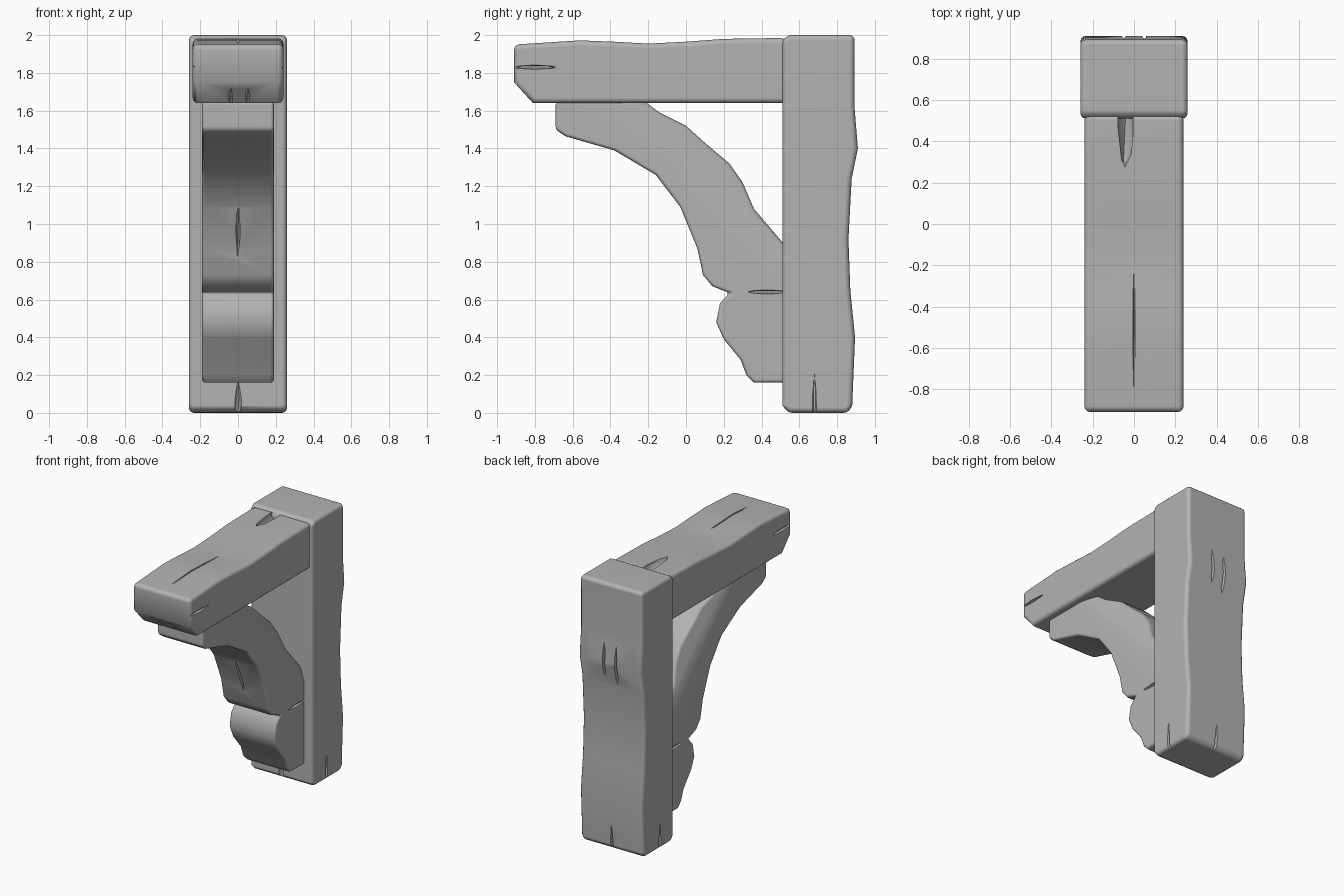
import bpy, bmesh, math
from mathutils import Vector

cube = bpy.data.objects.get("Cube")
if cube:
    bpy.data.objects.remove(cube, do_unlink=True)

grey = bpy.data.materials.new("plain grey")
grey.use_nodes = True
grey.diffuse_color = (0.45, 0.45, 0.45, 1)
grey.node_tree.nodes["Principled BSDF"].inputs["Base Color"].default_value = (0.45, 0.45, 0.45, 1)


def make_object(name, bm):
    bmesh.ops.recalc_face_normals(bm, faces=bm.faces)
    mesh = bpy.data.meshes.new(name)
    bm.to_mesh(mesh)
    bm.free()
    mesh.materials.append(grey)
    obj = bpy.data.objects.new(name, mesh)
    bpy.context.collection.objects.link(obj)
    return obj


def extrude_profile(profile, half_width):
    """Extrude a (y, z) outline symmetrically along x."""
    bm = bmesh.new()
    face = bm.faces.new([bm.verts.new((-half_width, y, z)) for y, z in profile])
    out = bmesh.ops.extrude_face_region(bm, geom=[face])
    verts = [g for g in out["geom"] if isinstance(g, bmesh.types.BMVert)]
    bmesh.ops.translate(bm, verts=verts, vec=(2 * half_width, 0, 0))
    return bm


def crack_cutter(centre, half_size):
    """Long diamond shaped splinter used to carve a crack."""
    bm = bmesh.new()
    bmesh.ops.create_icosphere(bm, subdivisions=1, radius=1)
    bmesh.ops.scale(bm, vec=half_size, verts=bm.verts)
    bmesh.ops.translate(bm, vec=centre, verts=bm.verts)
    obj = make_object("crack_cutter", bm)
    obj.hide_render = True
    return obj


def finish(obj, bevel, cracks):
    """Round the rims, carve the cracks and smooth the part."""
    mod = obj.modifiers.new("rounded rims", "BEVEL")
    mod.width, mod.segments = bevel, 3
    mod.limit_method, mod.angle_limit = "ANGLE", math.radians(50)
    cutters = [crack_cutter(*c) for c in cracks]
    for cutter in cutters:
        cut = obj.modifiers.new("crack", "BOOLEAN")
        cut.operation, cut.object, cut.solver = "DIFFERENCE", cutter, "EXACT"
    bpy.ops.object.select_all(action="DESELECT")
    obj.select_set(True)
    bpy.context.view_layer.objects.active = obj
    bpy.ops.object.convert(target="MESH")
    for cutter in cutters:
        bpy.data.objects.remove(cutter, do_unlink=True)
    bpy.ops.object.shade_smooth_by_angle(angle=math.radians(42))
    weighted = obj.modifiers.new("even shading", "WEIGHTED_NORMAL")
    weighted.keep_sharp = True


# Upright post with a worn, wavy back
post = make_object("post", extrude_profile([
    (0.51, 0.04), (0.54, 0), (0.86, 0), (0.88, 0.04), (0.895, 0.4), (0.87, 0.65),
    (0.86, 0.92), (0.877, 1.24), (0.91, 1.4), (0.892, 1.62), (0.893, 2),
    (0.55, 2), (0.51, 1.98)], 0.26))
finish(post, 0.028, [
    ((-0.05, 0.9, 1.38), (0.012, 0.05, 0.17)),
    ((0.05, 0.9, 1.42), (0.012, 0.05, 0.14)),
    ((0, 0.89, 0), (0.012, 0.05, 0.2)),
    ((0, 0.51, 0), (0.02, 0.04, 0.18)),
    ((0.26, 0.68, 0), (0.03, 0.012, 0.22)),
    ((-0.26, 0.68, 0), (0.03, 0.012, 0.22)),
])

# Horizontal beam with a chamfered nose
beam = make_object("beam", extrude_profile([
    (-0.91, 1.75), (-0.81, 1.64), (0.53, 1.64), (0.53, 1.985), (0.2, 1.98),
    (0, 1.965), (-0.2, 1.955), (-0.38, 1.965), (-0.56, 1.972), (-0.91, 1.95)], 0.24))
finish(beam, 0.028, [
    ((-0.04, 0.53, 1.99), (0.045, 0.3, 0.08)),
    ((0, -0.5, 1.97), (0.006, 0.48, 0.02)),
    ((0.24, -0.8, 1.83), (0.02, 0.13, 0.012)),
    ((-0.24, -0.8, 1.83), (0.02, 0.13, 0.012)),
    ((-0.04, -0.84, 1.66), (0.01, 0.06, 0.1)),
    ((0.05, -0.84, 1.66), (0.01, 0.06, 0.1)),
])

# Curved brace with a scroll at its foot
bm = extrude_profile([
    (-0.69, 1.65), (-0.22, 1.65), (-0.14, 1.59), (0, 1.52), (0.1, 1.43), (0.23, 1.32),
    (0.3, 1.22), (0.36, 1.08), (0.53, 0.88), (0.53, 0.16), (0.36, 0.16), (0.32, 0.2),
    (0.29, 0.28), (0.2, 0.39), (0.16, 0.48), (0.18, 0.58), (0.23, 0.635), (0.14, 0.67),
    (0.09, 0.73), (0.06, 0.87), (-0.03, 1.09), (-0.16, 1.26), (-0.38, 1.39),
    (-0.64, 1.465), (-0.69, 1.5)], 0.19)
# Slope the upper flanks of the brace inwards
for side in (-1, 1):
    cut = bmesh.ops.bisect_plane(
        bm, geom=bm.verts[:] + bm.edges[:] + bm.faces[:], clear_outer=True,
        plane_co=(side * 0.19, 0, 1.3), plane_no=Vector((side, 0.3, 0.3)).normalized())
    rim = [g for g in cut["geom_cut"] if isinstance(g, bmesh.types.BMEdge)]
    bmesh.ops.holes_fill(bm, edges=rim, sides=0)
brace = make_object("brace", bm)
finish(brace, 0.018, [
    ((0, 0.02, 0.95), (0.012, 0.06, 0.3)),
    ((0.19, 0.43, 0.64), (0.02, 0.12, 0.012)),
    ((-0.19, 0.43, 0.64), (0.02, 0.12, 0.012)),
])
